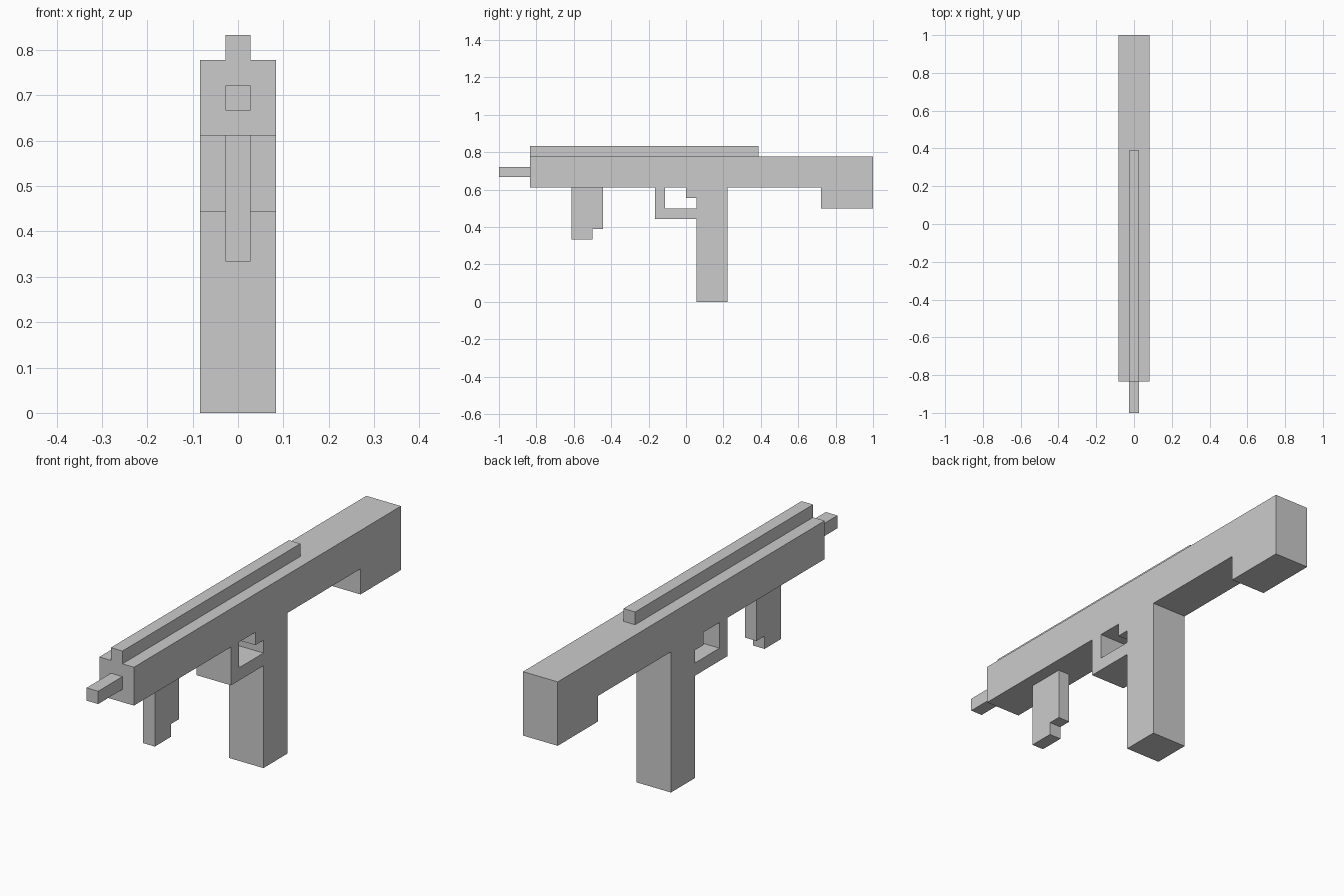
import bpy
from mathutils import Matrix

if "Cube" in bpy.data.objects:
    bpy.data.objects.remove(bpy.data.objects["Cube"])

U = 1 / 18  # the model sits on a grid of 18 cells per unit
SIDE = Matrix(((0, 0, 1), (1, 0, 0), (0, 1, 0)))  # profile (y, z), extruded along x


def plate(name, half_width, *loops):
    """Extrude a side profile (outer loop, then holes) symmetrically about x = 0."""
    curve = bpy.data.curves.new(name, 'CURVE')
    curve.dimensions = '2D'
    curve.fill_mode = 'BOTH'
    curve.extrude = half_width * U
    for loop in loops:
        spline = curve.splines.new('POLY')
        spline.points.add(len(loop) - 1)
        for point, (y, z) in zip(spline.points, loop):
            point.co = (y * U, z * U, 0, 1)
        spline.use_cyclic_u = True
    temp = bpy.data.objects.new(name + "_profile", curve)
    bpy.context.collection.objects.link(temp)
    graph = bpy.context.evaluated_depsgraph_get()
    mesh = bpy.data.meshes.new_from_object(temp.evaluated_get(graph))
    bpy.data.objects.remove(temp)
    mesh.transform(SIDE.to_4x4())
    mesh.shade_flat()
    mesh.name = name
    obj = bpy.data.objects.new(name, mesh)
    bpy.context.collection.objects.link(obj)
    return obj


def box(y0, y1, z0, z1):
    return [(y0, z0), (y1, z0), (y1, z1), (y0, z1)]


# Receiver with stock, grip and trigger guard; the hole leaves the trigger stub
outline = [(-15, 14), (-15, 11), (-3, 11), (-3, 8), (1, 8), (1, 0), (4, 0),
           (4, 11), (13, 11), (13, 9), (18, 9), (18, 14)]
guard_hole = [(-2, 9), (1, 9), (1, 10), (0, 10), (0, 11), (-2, 11)]
plate("receiver_frame", 1.5, outline, guard_hole)

# Top rail
plate("top_rail", 0.5, box(-15, 7, 14, 15))

# Barrel
plate("barrel", 0.5, box(-18, -15, 12, 13))

# Thin front grip with a notched lower corner
plate("front_grip", 0.5, [(-11, 6), (-9, 6), (-9, 7), (-8, 7), (-8, 11), (-11, 11)])
